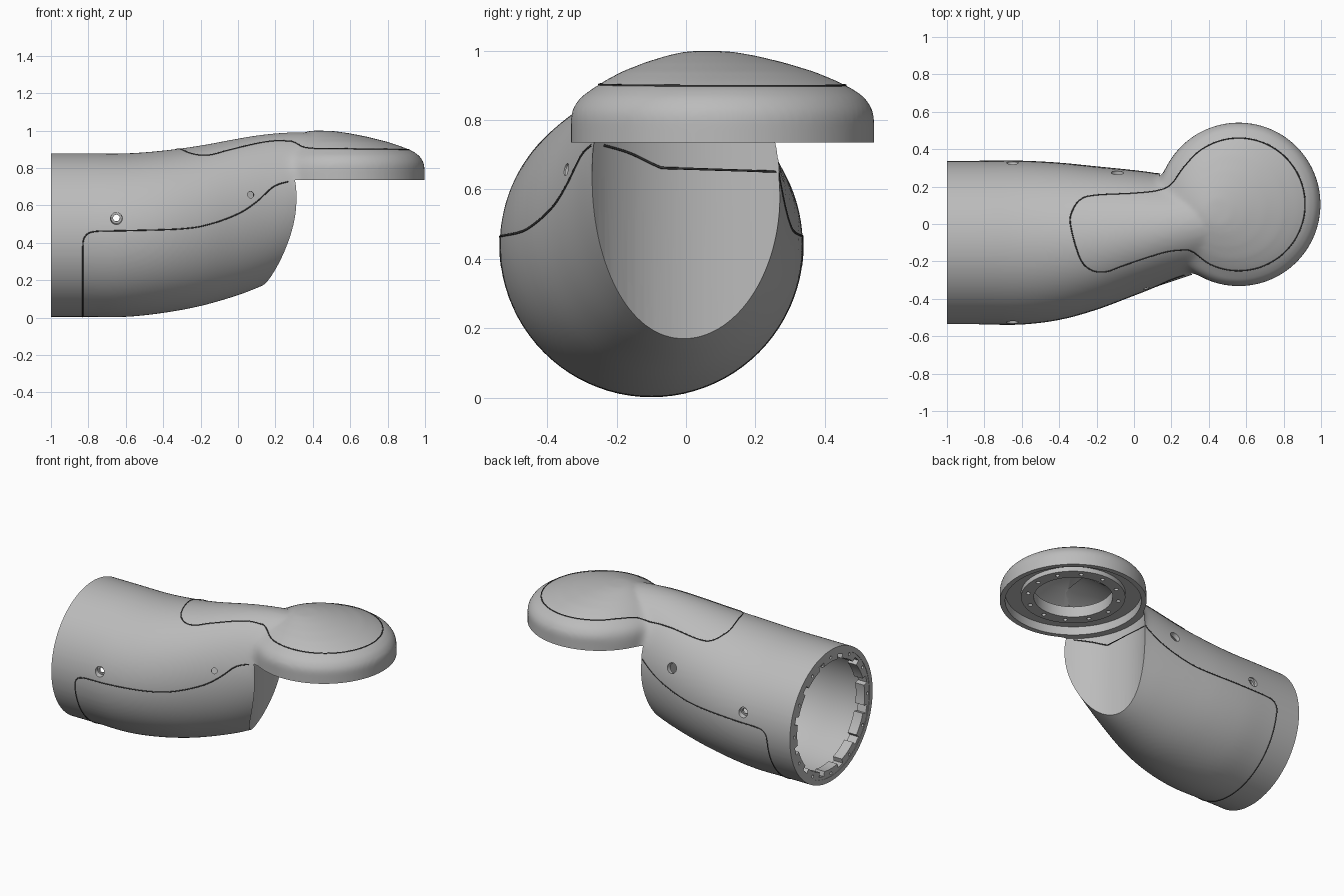
import bpy, bmesh
from math import sin, cos, pi, radians
from mathutils import Vector, Matrix
from mathutils.bvhtree import BVHTree

if "Cube" in bpy.data.objects:
    bpy.data.objects.remove(bpy.data.objects["Cube"])


def material(name, value):
    m = bpy.data.materials.new(name)
    m.use_nodes = True
    colour = (value, value, value, 1)
    m.diffuse_color = colour
    m.node_tree.nodes["Principled BSDF"].inputs["Base Color"].default_value = colour
    return m


GREY = material("grey shell", 0.5)
DARK = material("dark seam", 0.05)
CAP = Vector((0.56, 0.105, 0))


def make(name, bm, mat=GREY):
    bmesh.ops.recalc_face_normals(bm, faces=bm.faces)
    me = bpy.data.meshes.new(name)
    bm.to_mesh(me)
    bm.free()
    ob = bpy.data.objects.new(name, me)
    bpy.context.collection.objects.link(ob)
    me.materials.append(mat)
    return ob


def skin(name, rings):
    """Closed solid through a list of rings of points."""
    bm = bmesh.new()
    vs = [[bm.verts.new(p) for p in ring] for ring in rings]
    n = len(vs[0])
    for a, b in zip(vs, vs[1:]):
        for i in range(n):
            j = (i + 1) % n
            bm.faces.new((a[i], a[j], b[j], b[i]))
    bm.faces.new(vs[0])
    bm.faces.new(vs[-1])
    return make(name, bm)


def disc(name, profile, shift=(0, 0), n=96):
    """Turned solid on the cap axis; its apex leans by shift."""
    rings = []
    for r, z in profile:
        t = max(0, 1 - r / 0.375)
        rings.append([CAP + Vector((shift[0] * t + r * cos(2 * pi * i / n),
                                    shift[1] * t + r * sin(2 * pi * i / n), z)) for i in range(n)])
    return skin(name, rings)


def rod(name, p, direction, r1, r2, depth, n=32):
    bm = bmesh.new()
    rot = Vector(direction).to_track_quat('Z', 'Y').to_matrix().to_4x4()
    bmesh.ops.create_cone(bm, cap_ends=True, segments=n, radius1=r1, radius2=r2,
                          depth=depth, matrix=Matrix.Translation(p) @ rot)
    return make(name, bm)


def box(name, p, size, rot=Matrix()):
    bm = bmesh.new()
    bmesh.ops.create_cube(bm, size=1, matrix=rot @ Matrix.Translation(p) @ Matrix.Diagonal((*size, 1)))
    return make(name, bm)


def modify(ob, kind, **settings):
    m = ob.modifiers.new(kind.title(), kind)
    for k, v in settings.items():
        setattr(m, k, v)
    with bpy.context.temp_override(object=ob, active_object=ob):
        bpy.ops.object.modifier_apply(modifier=m.name)


def combine(ob, other, operation='DIFFERENCE'):
    modify(ob, 'BOOLEAN', object=other, operation=operation, solver='EXACT')
    bpy.data.objects.remove(other)


def smooth(ob, angle=35):
    bpy.ops.object.select_all(action='DESELECT')
    ob.select_set(True)
    bpy.context.view_layer.objects.active = ob
    bpy.ops.object.shade_smooth_by_angle(angle=radians(angle))


def spline(pts, steps=8, closed=False):
    """Smooth path through points."""
    n, out = len(pts), []
    pts = [Vector(p) for p in pts]
    for i in range(n if closed else n - 1):
        ids = [i - 1, i, i + 1, i + 2]
        a, b, c, d = [pts[k % n if closed else min(max(k, 0), n - 1)] for k in ids]
        for s in range(steps):
            t = s / steps
            out.append(b + (c - a) * (t / 2) + (2 * a - 5 * b + 4 * c - d) * (t * t / 2)
                       + (3 * b - a - 3 * c + d) * (t ** 3 / 2))
    return out if closed else out + [pts[-1]]


# Arm sections: x, and the limits in y and z
path = [(-1.0, -0.535, 0.336, 0.004, 0.878), (-0.8, -0.535, 0.336, 0.004, 0.878),
        (-0.6, -0.535, 0.336, 0.004, 0.878), (-0.4, -0.51, 0.325, 0.025, 0.893),
        (-0.2, -0.455, 0.305, 0.062, 0.92), (0.0, -0.38, 0.285, 0.12, 0.957),
        (0.15, -0.325, 0.27, 0.18, 0.98), (0.3, -0.275, 0.265, 0.26, 0.99),
        (0.45, -0.22, 0.25, 0.36, 0.985)]
sections = [(p[0], (p[1] + p[2]) / 2, (p[4] + p[3]) / 2, (p[2] - p[1]) / 2, (p[4] - p[3]) / 2)
            for p in [Vector(q) for q in [(-1.15, *path[0][1:])]] + spline(path, 5)]


def arm(name, k, n=96):
    return skin(name, [[(x, y + k * a * cos(2 * pi * i / n), z + k * b * sin(2 * pi * i / n))
                        for i in range(n)] for x, y, z, a, b in sections])


# Arm and cap blended into one skin
body = arm("shell", 1)
dome = [(0.01, 1.0), (0.07, 0.997), (0.13, 0.985), (0.2, 0.966), (0.276, 0.94), (0.33, 0.915),
        (0.375, 0.89), (0.41, 0.865), (0.43, 0.835), (0.437, 0.81)]
combine(body, disc("cap", dome + [(0.437, 0.66)], (-0.14, -0.05)), 'UNION')
modify(body, 'REMESH', mode='VOXEL', voxel_size=0.013)
modify(body, 'SMOOTH', factor=0.5, iterations=5)
neck = body.vertex_groups.new(name="neck")
for v in body.data.vertices:
    for c, reach in (((0.2, 0.28, 0.82), 0.22), ((0.26, -0.22, 0.85), 0.22)):
        w = 1 - (v.co - Vector(c)).length / reach
        if w > 0:
            neck.add([v.index], min(1, 2 * w), 'REPLACE')
modify(body, 'SMOOTH', factor=0.5, iterations=40, vertex_group="neck")

# Round scoop under the cap and flat open end
combine(body, disc("scoop", [(0.45, -0.5), (0.45, 0.735)]))
combine(body, box("end_cut", (-1.5, 0, 0.5), (1, 3, 3)))

# Hollow inside of arm and cap
hollow = arm("hollow", 0.925)
combine(hollow, disc("scoop_wall", [(0.48, -0.5), (0.48, 0.83)]))
combine(body, hollow)
combine(body, disc("cap_recess", [(0.405, 0.6), (0.405, 0.79)]))
combine(body, disc("cap_hollow", [(0.235, 0.7), (0.235, 0.83), (0.34, 0.83), (0.34, 0.87), (0.2, 0.935), (0.05, 0.965)]))

# Countersunk screw holes
for x, y, z, d in ((-0.65, -0.53, 0.53, (0, 1, 0.1)), (-0.65, 0.33, 0.53, (0, -1, 0.1)),
                   (0.06, -0.32, 0.65, (-0.3, 1, -0.3)), (-0.09, 0.26, 0.65, (-0.1, -1, -0.3))):
    p, d = Vector((x, y, z)), Vector(d).normalized()
    combine(body, rod("hole", p, d, 0.018, 0.018, 0.25))
    combine(body, rod("countersink", p, d, 0.034, 0.03, 0.045))
smooth(body)

# Notched mounting flange in the open end
flange = rod("mounting_flange", (-0.965, -0.0995, 0.441), (1, 0, 0), 0.412, 0.412, 0.065, 96)
combine(flange, rod("bore", (-0.965, -0.0995, 0.441), (1, 0, 0), 0.355, 0.355, 0.2, 96))
for i in range(12):
    turn = Matrix.Translation((-0.965, -0.0995, 0.441)) @ Matrix.Rotation(pi * (i + 0.5) / 6, 4, 'X')
    combine(flange, box("notch", (0, 0, 0.36), (0.2, 0.05, 0.05), turn))
    combine(flange, rod("pin_hole", turn @ Matrix.Rotation(pi / 12, 4, 'X') @ Vector((0, 0, 0.385)),
                        (1, 0, 0), 0.01, 0.01, 0.2, 12))
smooth(flange)

# Rib inside the arm roof
box("inner_rib", (-0.55, -0.04, 0.76), (0.25, 0.04, 0.18))

# Bolted ring under the cap
ring = disc("bearing_ring", [(0.31, 0.76), (0.31, 0.81)])
combine(ring, disc("ring_bore", [(0.235, 0.7), (0.235, 0.9)]))
for i in range(12):
    a = 2 * pi * i / 12
    combine(ring, rod("bolt_hole", CAP + Vector((0.272 * cos(a), 0.272 * sin(a), 0.76)),
                      (0, 0, 1), 0.013, 0.013, 0.05, 16))
smooth(ring)

# Panel seams laid onto the shell
tree = BVHTree.FromPolygons([v.co for v in body.data.vertices], [p.vertices for p in body.data.polygons])


def seam(name, rays, closed=False):
    hits = [tree.ray_cast(Vector(o), Vector(d))[0] for o, d in rays]
    hits = [h for h in hits if h]
    cu = bpy.data.curves.new(name, 'CURVE')
    cu.dimensions = '3D'
    cu.bevel_depth = 0.0035
    cu.bevel_resolution = 1
    s = cu.splines.new('POLY')
    s.points.add(len(hits) - 1)
    for p, h in zip(s.points, hits):
        p.co = (*h, 1)
    s.use_cyclic_u = closed
    cu.materials.append(DARK)
    bpy.context.collection.objects.link(bpy.data.objects.new(name, cu))


outline = [(-0.34, 0), (-0.325, 0.08), (-0.28, 0.135), (-0.2, 0.155), (0, 0.165), (0.13, 0.18), (0.2, 0.215)]
outline += [(CAP.x + 0.355 * cos(radians(a)), CAP.y + 0.355 * sin(radians(a))) for a in range(145, -136, -20)]
outline += [(0.25, -0.14), (0.15, -0.155), (-0.05, -0.22), (-0.15, -0.255), (-0.23, -0.245), (-0.29, -0.18)]
seam("top_panel_seam", [((p.x, p.y, 2), (0, 0, -1)) for p in spline(outline, 8, True)], True)

edge = [(-0.83, 0.38), (-0.82, 0.43), (-0.77, 0.46), (-0.6, 0.465), (-0.3, 0.475), (-0.15, 0.5),
        (0, 0.555), (0.1, 0.62), (0.19, 0.7), (0.27, 0.728)]
for name, side in (("front", -1), ("back", 1)):
    seam(name + "_seam", [((p.x, 2 * side, p.y), (0, -side, 0)) for p in spline(edge)])
under = [Vector((0, cos(a), sin(a))) for a in [pi + radians(8) + radians(164) * i / 40 for i in range(41)]]
seam("lower_seam", [(Vector((-0.83, -0.1, 0.44)) + 2 * d, -d) for d in under])
